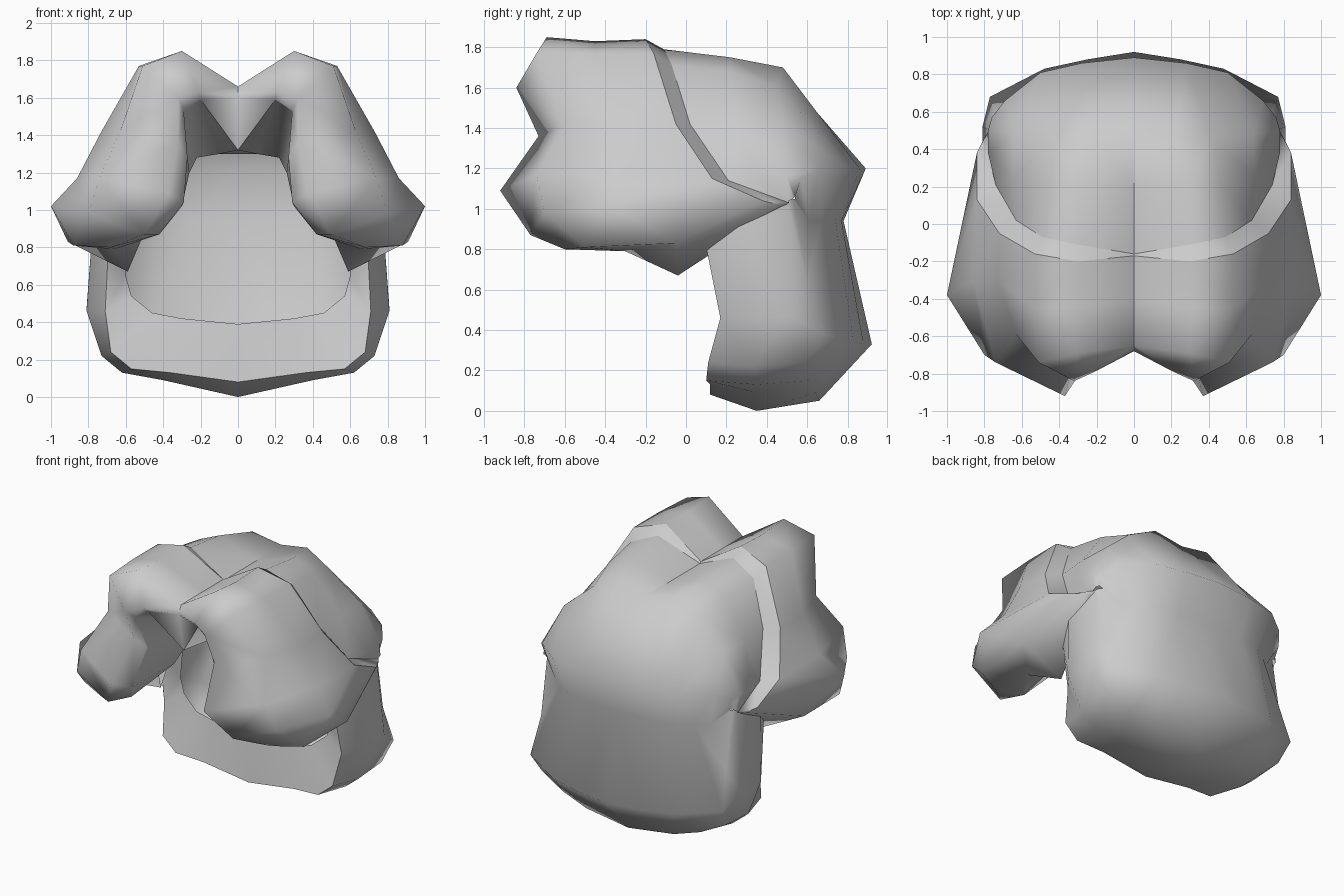
import bpy
import bmesh
import math

cube = bpy.data.objects.get("Cube")
if cube:
    bpy.data.objects.remove(cube, do_unlink=True)

# One plain grey for all the hair
grey = bpy.data.materials.new("hair grey")
grey.use_nodes = True
grey.diffuse_color = (0.6, 0.6, 0.6, 1)
grey.node_tree.nodes["Principled BSDF"].inputs["Base Color"].default_value = grey.diffuse_color


def profile(x, y, z):
    """Half of a section line, running from the centre parting outwards."""
    return list(zip(x, y, z))


def loft_half(name, profiles, close_end=False, creases=()):
    """Skin the half profiles in order, mirror them across x and shade."""
    bm = bmesh.new()
    rows = [[bm.verts.new(point) for point in line] for line in profiles]
    for near, far in zip(rows, rows[1:]):
        for i in range(len(near) - 1):
            bm.faces.new((near[i], near[i + 1], far[i + 1], far[i]))
    if close_end:
        bm.faces.new([row[-1] for row in rows])
    # Keep the step edges crisp
    for line in creases:
        row = rows[profiles.index(line)]
        for a, b in zip(row, row[1:]):
            bm.edges.get((a, b)).smooth = False
    bmesh.ops.triangulate(bm, faces=bm.faces[:])
    bmesh.ops.mirror(bm, geom=bm.verts[:] + bm.edges[:] + bm.faces[:],
                     axis='X', merge_dist=0.001)
    bmesh.ops.remove_doubles(bm, verts=bm.verts[:], dist=0.0005)
    bmesh.ops.recalc_face_normals(bm, faces=bm.faces[:])
    # Keep the parting on top crisp
    for edge in bm.edges:
        if all(abs(v.co.x) < 0.001 and v.co.z > 1.5 for v in edge.verts):
            edge.smooth = False
    mesh = bpy.data.meshes.new(name)
    bm.to_mesh(mesh)
    bm.free()
    mesh.materials.append(grey)
    obj = bpy.data.objects.new(name, mesh)
    bpy.context.collection.objects.link(obj)
    bpy.ops.object.select_all(action='DESELECT')
    obj.select_set(True)
    bpy.context.view_layer.objects.active = obj
    bpy.ops.object.shade_smooth_by_angle(angle=math.radians(75), keep_sharp_edges=True)
    return obj


# Seam where the front hair steps down onto the back hair
step_inner = profile(x=(0, .3, .49, .63, .74, .77, .75),
                     y=(-.16, -.11, -.07, .02, .21, .51, .48),
                     z=(1.65, 1.79, 1.71, 1.42, 1.14, 1.03, 1.01))

# Back hair: open shell, from the neck opening under the roll, up to the crown
opening_lip = profile(x=(0, .3, .46, .57, .6, .58),
                      y=(.16, .17, .18, .2, .2, .2),
                      z=(.39, .42, .45, .54, .65, .88))
front_rim = profile(x=(0, .36, .57, .68, .71, .69),
                    y=(.12, .12, .1, .11, .17, .09),
                    z=(.08, .13, .15, .24, .46, .86))
under_roll = profile(x=(0, .4, .62, .73, .81, .77),
                     y=(.35, .35, .35, .33, .3, .25),
                     z=(0, .09, .13, .22, .46, 1))
back_roll = profile(x=(0, .35, .55, .73, .81, .76),
                    y=(.66, .64, .62, .6, .52, .5),
                    z=(.05, .09, .15, .24, .47, 1.04))
low_back = profile(x=(0, .25, .48, .77, .74, .74),
                   y=(.92, .88, .83, .68, .6, .53),
                   z=(.33, .33, .34, .38, .64, 1.05))
nape = profile(x=(0, .26, .43, .54, .62, .72),
               y=(.78, .77, .74, .67, .61, .54),
               z=[.94] * 5 + [1.05])
back_ridge = profile(x=(0, .28, .5, .69, .76, .75),
                     y=(.89, .86, .81, .66, .57, .54),
                     z=(1.2, 1.2, 1.2, 1.2, 1.15, 1.06))
upper_back = profile(x=(0, .22, .42, .64, .78, .77),
                     y=(.49, .48, .45, .48, .5, .53),
                     z=(1.66, 1.7, 1.61, 1.42, 1.16, 1.05))
crown = profile(x=(0, .3, .46, .65, .78, .77),
                y=(.2, .22, .22, .25, .38, .51),
                z=(1.65, 1.75, 1.68, 1.42, 1.14, 1.04))
loft_half("back_hair", [opening_lip, front_rim, under_roll, back_roll, low_back,
                        nape, back_ridge, upper_back, crown, step_inner[:6]])

# Front hair: two swept locks with a stepped rear edge and rolled front edge
step_outer = profile(x=(0, .3, .53, .72, .84, .84, .8),
                     y=(-.17, -.2, -.16, -.05, .13, .38, .46),
                     z=(1.66, 1.84, 1.77, 1.42, 1.15, 1.04, 1.02))
sweep = profile(x=(0, .3, .53, .73, .86, 1, .91),
                y=(-.4, -.45, -.45, -.3, -.3, -.38, -.05),
                z=(1.66, 1.83, 1.77, 1.42, 1.17, 1.02, .83))
front_shoulder = profile(x=(0, .3, .51, .63, .74, .8, .88),
                         y=(-.65, -.69, -.74, -.59, -.74, -.7, -.5),
                         z=(1.66, 1.85, 1.77, 1.42, 1.17, .98, .81))
front_ridge = profile(x=(0, .21, .32, .32, .37, .5, .68),
                      y=(-.68, -.79, -.84, -.73, -.92, -.77, -.6),
                      z=(1.6, 1.63, 1.6, 1.36, 1.09, .87, .8))
lock_inner = profile(x=(0, .2, .29, .27, .29, .42, .66),
                     y=(-.62, -.74, -.76, -.65, -.8, -.62, -.3),
                     z=(1.32, 1.59, 1.53, 1.28, 1.04, .87, .79))
inner_wall = profile(x=(0, .1, .22, .26, .3, .5, .59),
                     y=(0, 0, 0, -.1, -.3, -.2, -.04),
                     z=(1.3, 1.3, 1.28, 1.2, 1.02, .88, .67))
loft_half("front_hair", [step_inner, step_outer, sweep, front_shoulder,
                         front_ridge, lock_inner, inner_wall],
          close_end=True, creases=[step_outer, lock_inner])
